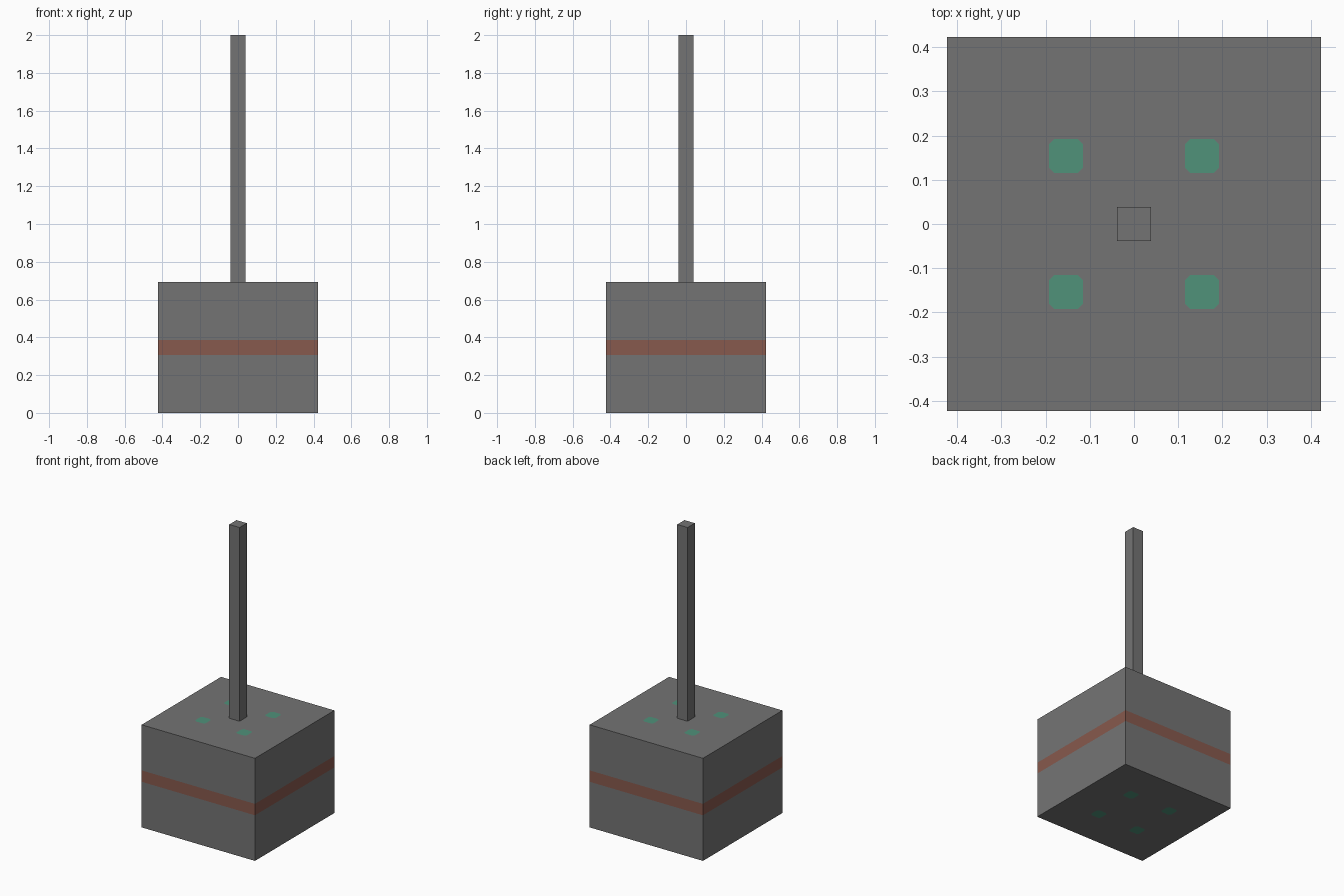
import bpy
import bmesh
from mathutils import Matrix, Vector

U = 2 / 26                      # one module; every size is a multiple of it
BODY_W, BODY_H = 11 * U, 9 * U
HANDLE_W, HANDLE_H = U, 17 * U

old = bpy.data.objects.get("Cube")
if old:
    bpy.data.objects.remove(old, do_unlink=True)


def material(name, rgb):
    mat = bpy.data.materials.new(name)
    mat.use_nodes = True
    mat.diffuse_color = (*rgb, 1)
    mat.node_tree.nodes["Principled BSDF"].inputs["Base Color"].default_value = (*rgb, 1)
    return mat


def box(bm, width, height, base):
    size = Matrix.Diagonal((width, width, height, 1))
    place = Matrix.Translation((0, 0, base + height / 2))
    bmesh.ops.create_cube(bm, size=1, matrix=place @ size)


def cut(bm, faces, point, normal):
    edges = {e for f in faces for e in f.edges}
    verts = {v for f in faces for v in f.verts}
    bmesh.ops.bisect_plane(bm, geom=[*faces, *edges, *verts], dist=1e-5,
                           plane_co=point, plane_no=normal)
    bm.normal_update()


def finish(bm, name, mats):
    mesh = bpy.data.meshes.new(name)
    bm.to_mesh(mesh)
    bm.free()
    for mat in mats:
        mesh.materials.append(mat)
    obj = bpy.data.objects.new(name, mesh)
    bpy.context.collection.objects.link(obj)
    return obj


grey = material("iron grey", (0.175, 0.175, 0.175))
rust = material("rust red", (0.242, 0.1, 0.075))
green = material("sea green", (0.08, 0.287, 0.194))

# Body block, cut for the band around its sides
bm = bmesh.new()
box(bm, BODY_W, BODY_H, 0)
bm.normal_update()
for z in (4 * U, 5 * U):
    cut(bm, bm.faces[:], Vector((0, 0, z)), Vector((0, 0, 1)))

# Cut the four dots into the top and bottom
for axis in (Vector((1, 0, 0)), Vector((0, 1, 0))):
    for step in (-2.5, -1.5, 1.5, 2.5):
        caps = [f for f in bm.faces if abs(f.normal.z) > 0.5]
        cut(bm, caps, axis * step * U, axis)

# Clip the corners of the dots
inner = [v for v in bm.verts if max(abs(v.co.x), abs(v.co.y)) < 3 * U]
bmesh.ops.bevel(bm, geom=inner, offset=0.012, offset_type='OFFSET',
                segments=1, profile=0.5, affect='VERTICES')
bm.normal_update()

# Colour the band and the dots by position
for f in bm.faces:
    c = f.calc_center_median()
    if abs(f.normal.z) < 0.5:
        f.material_index = int(4 * U < c.z < 5 * U)
    else:
        is_dot = all(abs(abs(p) - 2 * U) < 0.2 * U for p in (c.x, c.y))
        f.material_index = 2 if is_dot else 0
finish(bm, "body_block", (grey, rust, green))

# Square handle
bm = bmesh.new()
box(bm, HANDLE_W, HANDLE_H, BODY_H)
finish(bm, "handle", (grey,))
